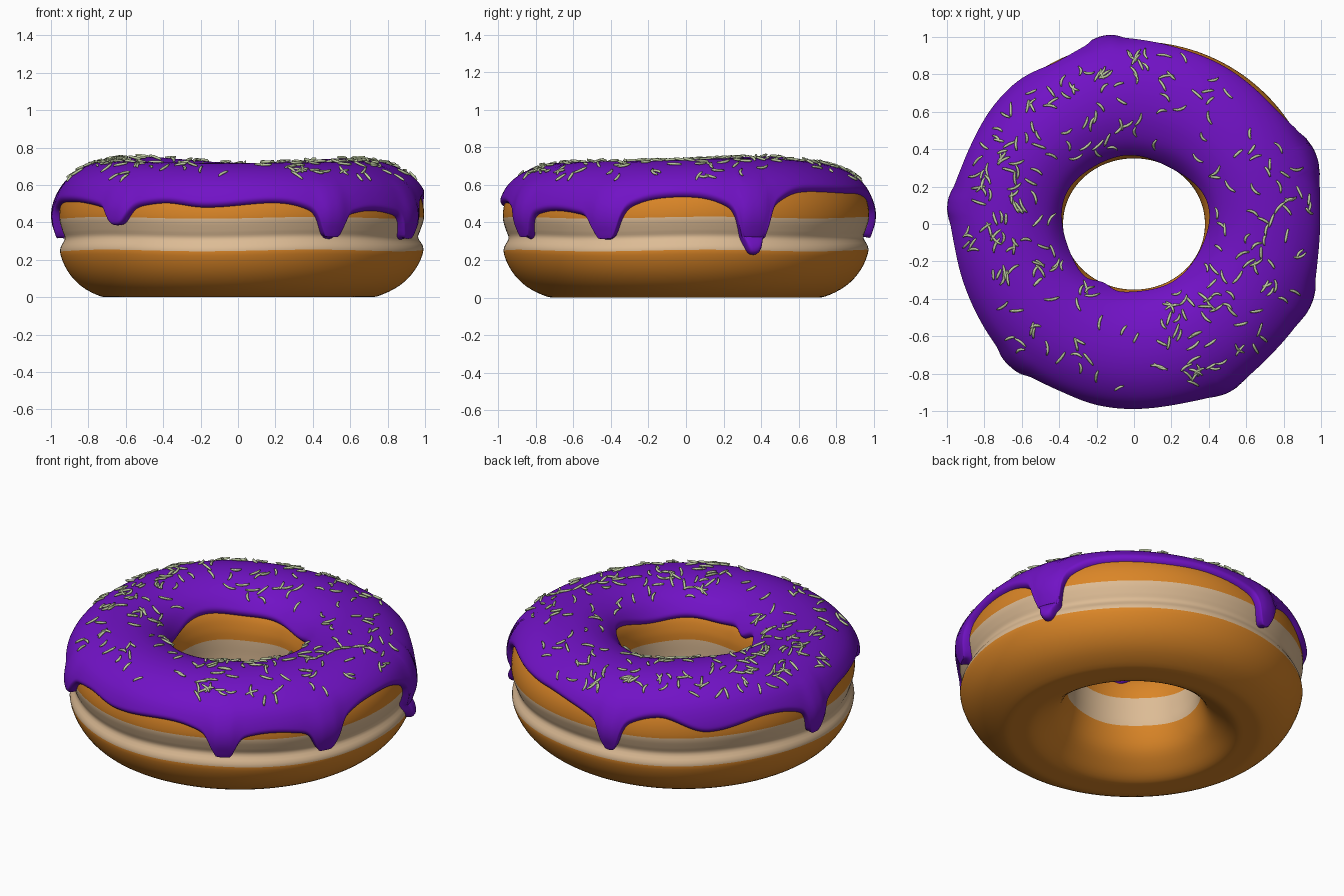
import bpy, math, random
from mathutils import Vector, Matrix

if "Cube" in bpy.data.objects:
    bpy.data.objects.remove(bpy.data.objects["Cube"])

random.seed(7)

def material(name, rgb):
    m = bpy.data.materials.new(name)
    m.diffuse_color = (*rgb, 1)
    m.use_nodes = True
    m.node_tree.nodes["Principled BSDF"].inputs["Base Color"].default_value = m.diffuse_color
    return m

DOUGH = material("golden dough", (0.70, 0.235, 0.02))
CREAM = material("pale band", (0.72, 0.50, 0.30))
PURPLE = material("purple icing", (0.165, 0.006, 0.56))
GREEN = material("pale green sprinkle", (0.52, 0.60, 0.36))

# Ring cross-section (radius, height): outer bottom, over the top, inner bottom
P = [(.66, 0), (.74, .005), (.85, .06), (.93, .145), (.972, .25), (.945, .315),
     (.958, .36), (.975, .425), (.965, .51), (.925, .59), (.85, .65), (.76, .685),
     (.66, .697), (.56, .685), (.46, .64), (.395, .565), (.37, .49), (.365, .425),
     (.368, .34), (.375, .25), (.42, .13), (.50, .05), (.58, .004)]
TOP = 12

def profile(s):
    """Smooth closed curve through P; s counts points."""
    i, t = math.floor(s), s - math.floor(s)
    a, b, c, d = (P[(i + k) % len(P)] for k in (-1, 0, 1, 2))
    return [0.5 * (2*b[k] + (c[k]-a[k])*t + (2*a[k]-5*b[k]+4*c[k]-d[k])*t*t
                   + (3*b[k]-a[k]-3*c[k]+d[k])*t**3) for k in (0, 1)]

def normal(s):
    a, b = profile(s - .05), profile(s + .05)
    n = Vector((b[1] - a[1], a[0] - b[0]))
    return n.normalized()

def bump(deg, centre, width):
    d = (deg - centre + 180) % 360 - 180
    return math.exp(-(d / width) ** 2)

def surface(th, s, off=0.0):
    """Point on the ring at angle th, lifted by off, with hand-made unevenness."""
    r, z = profile(s)
    n = normal(s)
    r, z = r + n.x * off, max(0, z + n.y * off)
    w = max(-1, min(1, (r - .66) / .31))
    r += w * .02 * math.cos(th) if w > 0 else -w * .015 * math.cos(2 * th)
    deg = math.degrees(th)
    lift = (.024 * bump(deg, 140, 35) + .016 * bump(deg, 30, 35)
            - .01 * bump(deg, 90, 30) - .008 * bump(deg, 265, 40))
    z += lift * max(0, (z - .4) / .3)
    z += .005 * math.sin(5 * th + 1) * math.sin(math.pi * min(1, z / .7))
    return Vector((r * math.cos(th), r * math.sin(th), z))

def make(name, verts, faces, mats, index=None):
    me = bpy.data.meshes.new(name)
    me.from_pydata(verts, [], faces)
    for m in mats:
        me.materials.append(m)
    for k, f in enumerate(me.polygons):
        f.use_smooth = True
        if index:
            f.material_index = index[k]
    ob = bpy.data.objects.new(name, me)
    bpy.context.collection.objects.link(ob)
    return ob

# Dough ring with pale band between two heights
N, SUB = 160, 4
M = len(P) * SUB
verts = [surface(2 * math.pi * i / N, j / SUB) for i in range(N) for j in range(M)]
faces, index = [], []
for i in range(N):
    for j in range(M):
        a, b, k = i * M, (i + 1) % N * M, (j + 1) % M
        faces.append((a + j, b + j, b + k, a + k))
        index.append(1 if 4 <= j / SUB < 7 or 17 <= j / SUB < 19 else 0)
make("dough_ring", verts, faces, [DOUGH, CREAM], index)

# Icing edge: gentle waves plus drips (angle, depth, half width in degrees)
WAVE = [(0, .53), (40, .56), (70, .55), (90, .52), (115, .54), (133, .455), (155, .50),
        (200, .51), (218, .50), (245, .51), (260, .485), (282, .505), (318, .47),
        (350, .53), (360, .53)]
DRIPS = [(21, .32, 4.8), (99, .20, 4), (174, .19, 4), (229, .12, 5),
         (300, .18, 4.5), (335, .19, 5)]

def drip(deg, centre, width):
    d = abs((deg - centre + 180) % 360 - 180)
    return .65 * math.exp(-(d / width) ** 3) + .35 * math.exp(-(d / (2.2 * width)) ** 2)

def outer_edge(deg):
    for (a, za), (b, zb) in zip(WAVE, WAVE[1:]):
        if a <= deg <= b:
            z = za + (zb - za) * (1 - math.cos(math.pi * (deg - a) / (b - a))) / 2
            break
    return z - sum(h * drip(deg, c, w) for c, h, w in DRIPS)

def inner_edge(deg):
    t = math.radians(deg)
    return .555 + .015 * math.sin(3 * t + 1) + .012 * math.sin(5 * t) - .05 * bump(deg, 242, 10)

def find(z, lo, hi):
    """Profile position between lo (low) and hi (high) at height z."""
    for _ in range(25):
        mid = (lo + hi) / 2
        if profile(mid)[1] < z:
            lo = mid
        else:
            hi = mid
    return lo

# Icing shell: a lifted strip of the ring surface with rounded rims
N, M = 480, 52
verts, faces = [], []
for i in range(N):
    deg = 360 * i / N
    th = math.radians(deg)
    s0, s1 = find(outer_edge(deg), 2, TOP), find(inner_edge(deg), 21, TOP)
    fat = .02 * max(drip(deg, c, w) for c, h, w in DRIPS)
    for j in range(M):
        s = s0 + (s1 - s0) * (1 - math.cos(math.pi * j / (M - 1))) / 2
        d = min(1, min(s - s0, s1 - s) * .09 / .03)
        thick = .028 + fat * max(0, min(1, (9.5 - s) / 2))
        off = -.012 + (thick + .012) * math.sqrt(max(0, 1 - (1 - d) ** 2))
        verts.append(surface(th, s, off))
    for j in range(M - 1):
        a, b = i * M, (i + 1) % N * M
        faces.append((a + j, b + j, b + j + 1, a + j + 1))
make("icing", verts, faces, [PURPLE])

# Sprinkles: small bent rods scattered over the top of the icing
verts, faces = [], []
SIDES, RINGS = 6, 5
count = 0
while count < 270:
    th, s = random.uniform(0, 2 * math.pi), random.uniform(9.3, 14.2)
    deg = math.degrees(th)
    r = profile(s)[0]
    keep = .3 + .7 * max(bump(deg, 115, 35), bump(deg, 300, 28), bump(deg, 355, 25),
                         bump(deg, 165, 30), bump(deg, 210, 15))
    if random.random() > keep * r / .95:
        continue
    count += 1
    pos = surface(th, s, .034)
    n2 = normal(s)
    n = Vector((n2.x * math.cos(th), n2.x * math.sin(th), n2.y))
    t = n.orthogonal().normalized()
    t = Matrix.Rotation(random.uniform(0, 2 * math.pi), 3, n) @ t
    t = (t + n * random.uniform(-.2, .2)).normalized()
    side = n.cross(t).normalized()
    up = t.cross(side)
    length, bend = random.uniform(.055, .085), random.uniform(-.012, .012)
    base = len(verts)
    for k in range(RINGS):
        u = k / (RINGS - 1) * 2 - 1
        c = pos + t * (u * length / 2) + side * (bend * (u * u - .5))
        rad = .0075 if abs(u) < 1 else .0045
        for q in range(SIDES):
            a = 2 * math.pi * q / SIDES
            verts.append(c + side * (rad * math.cos(a)) + up * (rad * math.sin(a)))
    for k in range(RINGS - 1):
        for q in range(SIDES):
            a, b = base + k * SIDES + q, base + k * SIDES + (q + 1) % SIDES
            faces.append((a, b, b + SIDES, a + SIDES))
    faces.append([base + q for q in reversed(range(SIDES))])
    faces.append([base + (RINGS - 1) * SIDES + q for q in range(SIDES)])
make("sprinkles", verts, faces, [GREEN])
